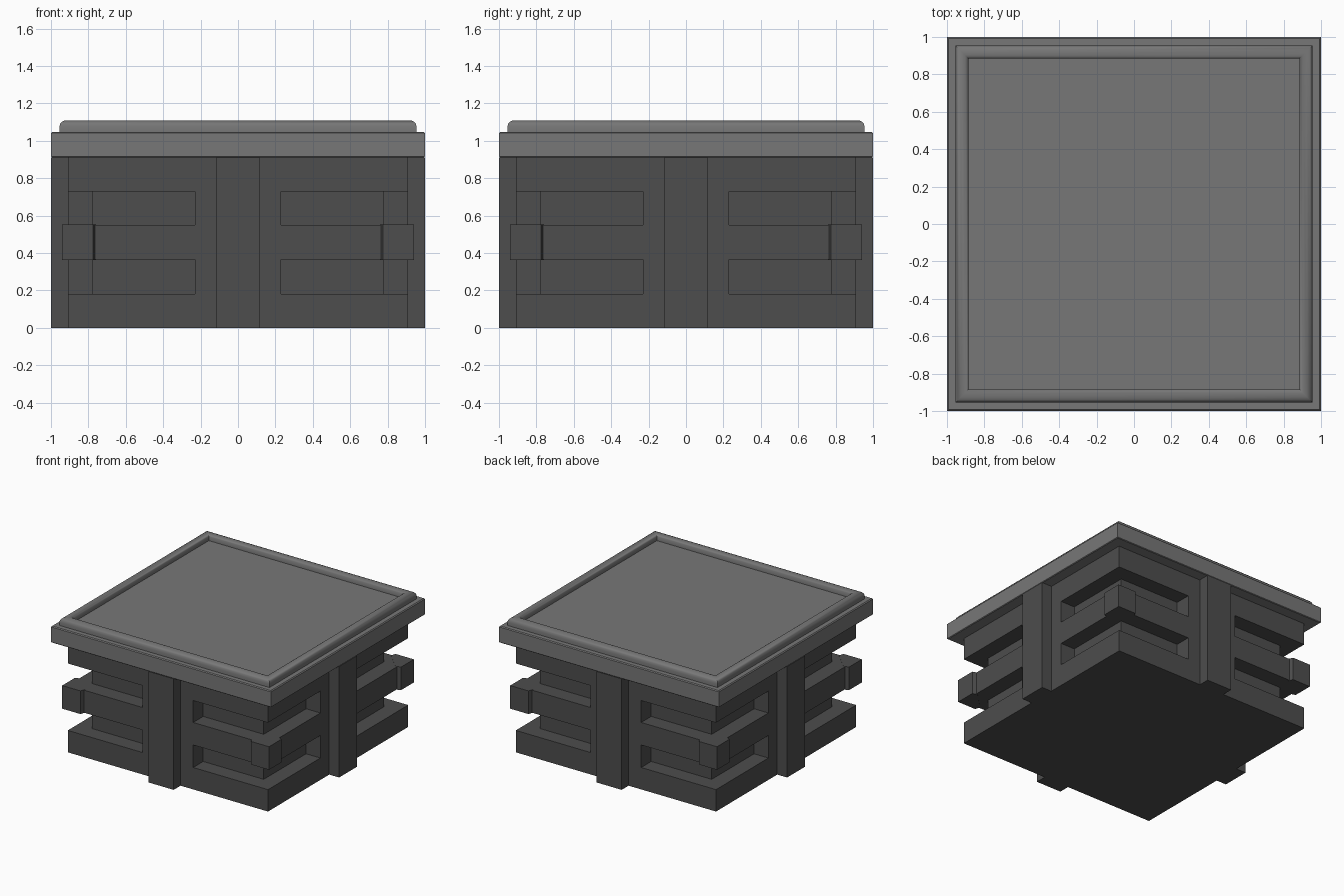
import bpy, bmesh, math
from mathutils import Matrix

if "Cube" in bpy.data.objects:
    bpy.data.objects.remove(bpy.data.objects["Cube"])


def material(name, rgb):
    m = bpy.data.materials.new(name)
    m.diffuse_color = (*rgb, 1)
    m.use_nodes = True
    m.node_tree.nodes["Principled BSDF"].inputs["Base Color"].default_value = m.diffuse_color
    return m


DARK = material("dark grey wall", (0.075, 0.075, 0.075))
ROOF = material("mid grey roof", (0.185, 0.185, 0.185))
GLASS = material("blue glass", (0.25, 0.50, 0.68))


def finish(name, bm, mats, smooth=False):
    bmesh.ops.recalc_face_normals(bm, faces=bm.faces)
    me = bpy.data.meshes.new(name)
    bm.to_mesh(me)
    bm.free()
    for m in mats:
        me.materials.append(m)
    ob = bpy.data.objects.new(name, me)
    bpy.context.collection.objects.link(ob)
    if smooth:
        bpy.context.view_layer.objects.active = ob
        ob.select_set(True)
        bpy.ops.object.shade_smooth_by_angle(angle=math.radians(40))
        ob.select_set(False)
    return ob


def prism(name, outline, z0, z1, turn):
    """Extrude a plan outline from z0 to z1 and turn it about z."""
    bm = bmesh.new()
    face = bm.faces.new([bm.verts.new((x, y, z0)) for x, y in outline])
    ext = bmesh.ops.extrude_face_region(bm, geom=[face])["geom"]
    verts = [v for v in ext if isinstance(v, bmesh.types.BMVert)]
    bmesh.ops.translate(bm, verts=verts, vec=(0, 0, z1 - z0))
    bm.transform(Matrix.Rotation(turn, 4, "Z"))
    return finish(name, bm, [DARK])


# Building body: filled grid cells, with window slots wrapping the corners
xs = [-0.91, -0.78, -0.23, 0.23, 0.78, 0.91]
zs = [0, 0.18, 0.365, 0.55, 0.73, 0.91]
grid = (xs, xs, zs)


def filled(c):
    if min(c) < 0 or max(c) > 4:
        return False
    i, j, k = c
    slot = k in (1, 3) and (i in (0, 4) or j in (0, 4)) and 2 not in (i, j)
    return not slot


bm = bmesh.new()
for n in range(125):
    c = (n // 25, n // 5 % 5, n % 5)
    if not filled(c):
        continue
    for axis in range(3):
        for step in (0, 1):
            d = list(c)
            d[axis] += 2 * step - 1
            if filled(d):
                continue
            u, v = [a for a in range(3) if a != axis]
            corners = []
            for du, dv in ((0, 0), (1, 0), (1, 1), (0, 1)):
                p = [0, 0, 0]
                p[axis] = grid[axis][c[axis] + step]
                p[u] = grid[u][c[u] + du]
                p[v] = grid[v][c[v] + dv]
                corners.append(bm.verts.new(p))
            f = bm.faces.new(corners)
            # recessed vertical planes are the glazing
            f.material_index = int(axis < 2 and abs(corners[0].co[axis]) == 0.78)
bmesh.ops.remove_doubles(bm, verts=bm.verts, dist=1e-4)
bmesh.ops.recalc_face_normals(bm, faces=bm.faces)
bmesh.ops.dissolve_limit(bm, angle_limit=0.01, verts=bm.verts, edges=bm.edges,
                         delimit={"MATERIAL"})
finish("building_body", bm, [DARK, GLASS])

# Central pilaster on each side and a bracket on each corner of the middle band
pilaster = [(-0.115, -1), (0.115, -1), (0.115, -0.9), (-0.115, -0.9)]
bracket = [(0.76, 0.9), (0.775, 0.94), (0.94, 0.94), (0.94, 0.775), (0.9, 0.76)]
for q in range(4):
    prism(f"pilaster_{q + 1}", pilaster, 0, 0.912, q * math.pi / 2)
    prism(f"corner_bracket_{q + 1}", bracket, 0.362, 0.552, q * math.pi / 2)

# Roof: slab, rounded raised rim and recessed top, as stacked square loops
profile = [(0.995, 0.912), (1, 0.917), (1, 1.041), (0.993, 1.048), (0.955, 1.048),
           (0.955, 1.075), (0.951, 1.091), (0.941, 1.103), (0.925, 1.11),
           (0.903, 1.11), (0.892, 1.105), (0.885, 1.094), (0.885, 1.06)]
bm = bmesh.new()
loops = [[bm.verts.new((sx * h, sy * h, z))
          for sx, sy in ((-1, -1), (1, -1), (1, 1), (-1, 1))] for h, z in profile]
for a, b in zip(loops, loops[1:]):
    for i in range(4):
        j = (i + 1) % 4
        bm.faces.new((a[i], a[j], b[j], b[i]))
bm.faces.new(loops[0][::-1])
bm.faces.new(loops[-1])
finish("roof", bm, [ROOF], smooth=True)
